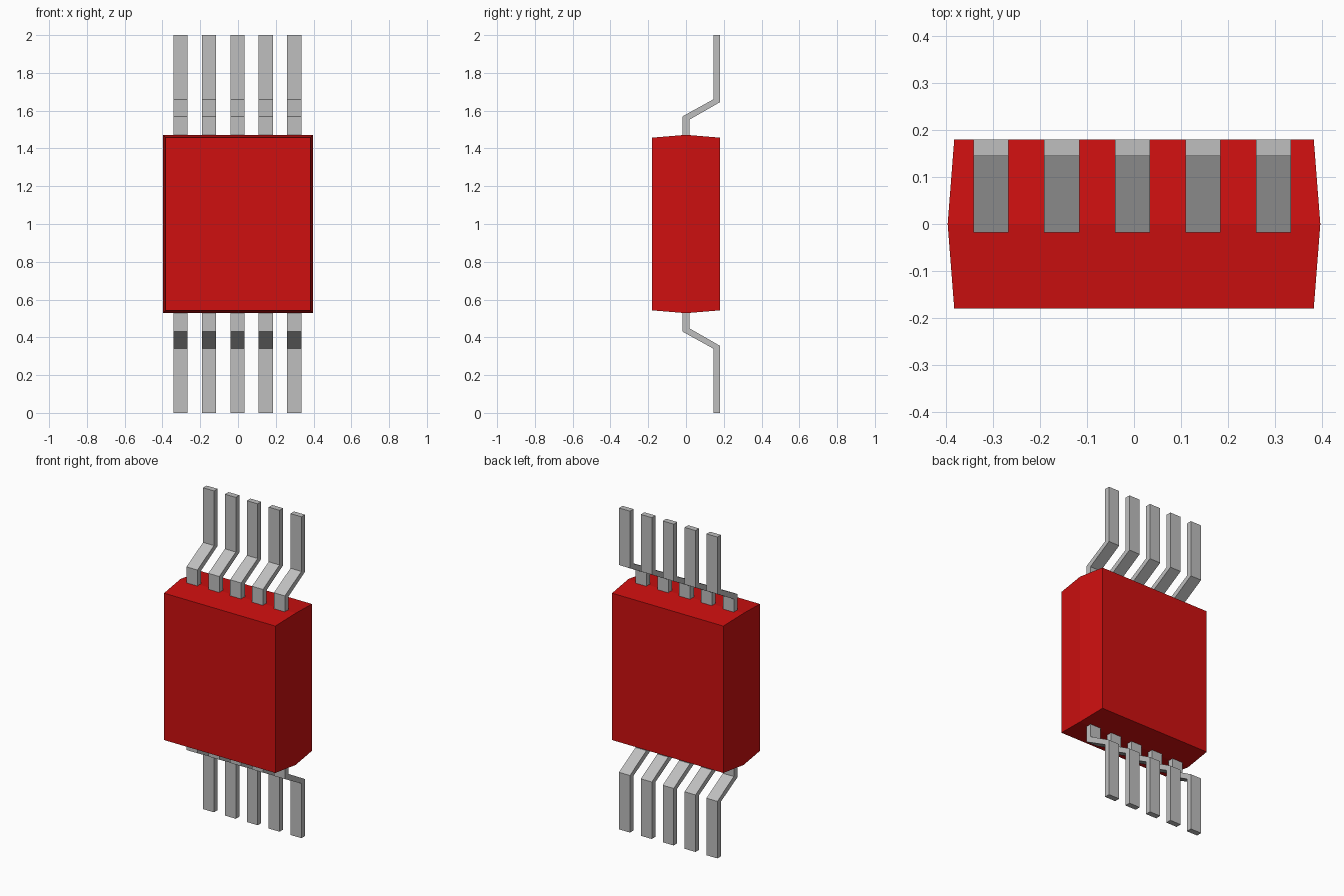
import bpy, bmesh

cube = bpy.data.objects.get("Cube")
if cube:
    bpy.data.objects.remove(cube, do_unlink=True)


def material(name, color):
    mat = bpy.data.materials.new(name)
    mat.use_nodes = True
    mat.diffuse_color = color
    mat.node_tree.nodes["Principled BSDF"].inputs["Base Color"].default_value = color
    return mat


def finish(bm, name, mat):
    bmesh.ops.recalc_face_normals(bm, faces=bm.faces)
    mesh = bpy.data.meshes.new(name)
    bm.to_mesh(mesh)
    bm.free()
    mesh.materials.append(mat)
    obj = bpy.data.objects.new(name, mesh)
    bpy.context.collection.objects.link(obj)
    return obj


red = material("red_plastic", (0.62, 0.005, 0.005, 1))
grey = material("grey_metal", (0.52, 0.52, 0.52, 1))
MID = 1.0

# Body: rectangular rings, widest at the middle of the depth
bm = bmesh.new()
rings = []
for y, hx, hz in ((-0.18, 0.383, 0.457), (0, 0.397, 0.472), (0.18, 0.383, 0.457)):
    rings.append([bm.verts.new((sx * hx, y, MID + sz * hz))
                  for sx, sz in ((-1, -1), (1, -1), (1, 1), (-1, 1))])
for a, b in zip(rings, rings[1:]):
    for i in range(4):
        j = (i + 1) % 4
        bm.faces.new((a[i], a[j], b[j], b[i]))
bm.faces.new(rings[0])
bm.faces.new(rings[-1])
finish(bm, "body", red)

# Leads: bent strip profile (y, height above the middle), extruded across x
FRONT_EDGE = [(-0.018, 0.44), (-0.018, 0.57), (0.145, 0.66), (0.145, 1.0)]
BACK_EDGE = [(0.18, 1.0), (0.18, 0.645), (0.018, 0.552), (0.018, 0.44)]
PITCH, WIDTH, CENTRE = 0.1505, 0.075, -0.0035


def lead(name, x, side):
    bm = bmesh.new()
    front = [bm.verts.new((x - WIDTH / 2, y, MID + side * h)) for y, h in FRONT_EDGE]
    back = [bm.verts.new((x - WIDTH / 2, y, MID + side * h)) for y, h in reversed(BACK_EDGE)]
    strip = [bm.faces.new((front[i], front[i + 1], back[i + 1], back[i])) for i in range(3)]
    moved = bmesh.ops.extrude_face_region(bm, geom=strip, use_keep_orig=True)["geom"]
    bmesh.ops.translate(bm, vec=(WIDTH, 0, 0),
                        verts=[v for v in moved if isinstance(v, bmesh.types.BMVert)])
    finish(bm, name, grey)


for side, label in ((1, "top"), (-1, "bottom")):
    for i in range(5):
        lead(f"{label}_lead_{i + 1}", CENTRE + (i - 2) * PITCH, side)
